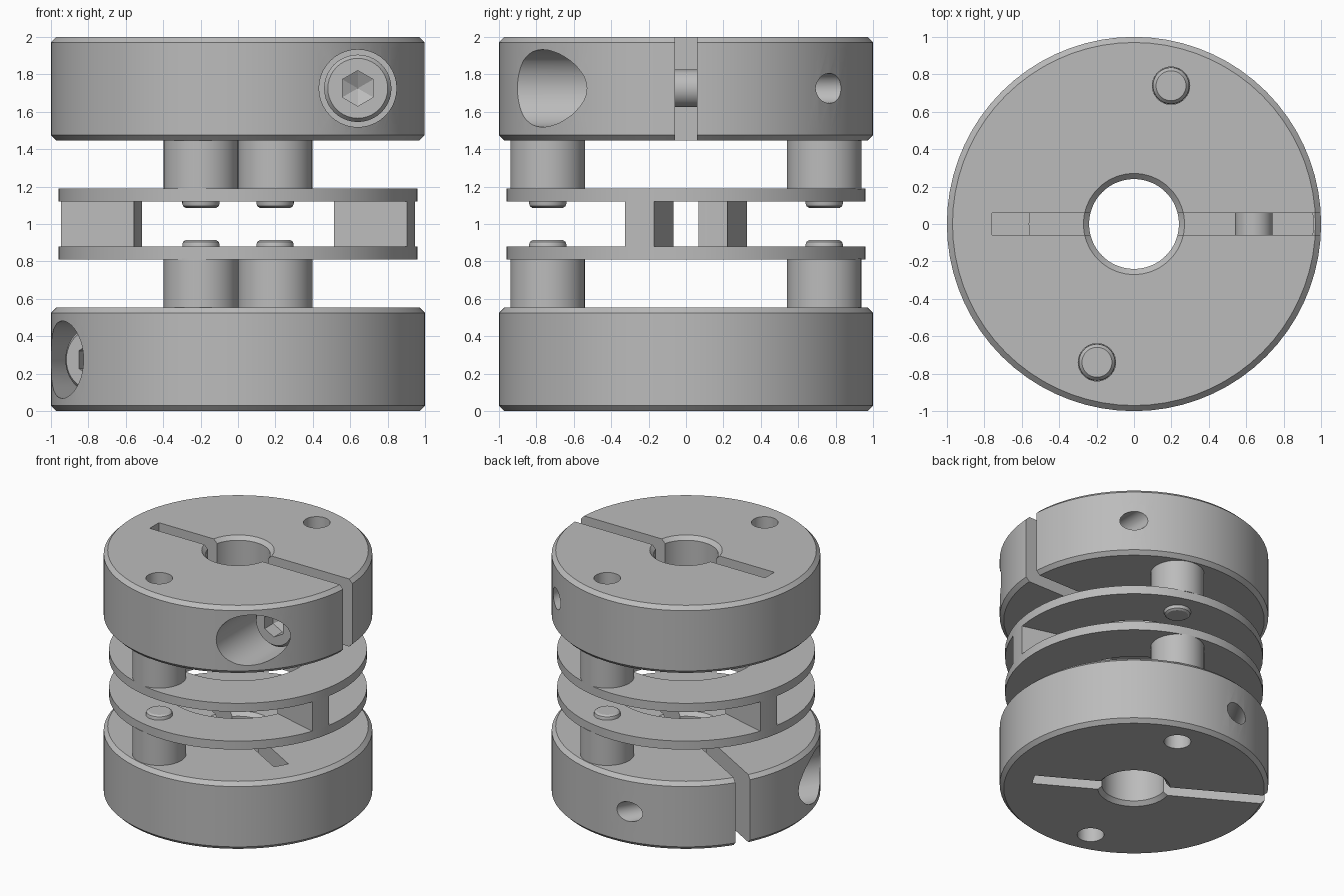
import bpy, bmesh
from math import radians, cos, sin, pi
from mathutils import Matrix, Vector

if "Cube" in bpy.data.objects:
    bpy.data.objects.remove(bpy.data.objects["Cube"])

metal = bpy.data.materials.new("brushed_grey_metal")
metal.use_nodes = True
GREY = (0.5, 0.5, 0.5, 1)
metal.diffuse_color = GREY
metal.node_tree.nodes["Principled BSDF"].inputs["Base Color"].default_value = GREY


def finish(name, bm, matrix=None):
    """Turn a bmesh into a linked object, with clean outward normals."""
    bmesh.ops.remove_doubles(bm, verts=bm.verts, dist=1e-5)
    if matrix is not None:
        bm.transform(matrix)
    bmesh.ops.recalc_face_normals(bm, faces=bm.faces)
    mesh = bpy.data.meshes.new(name)
    bm.to_mesh(mesh)
    bm.free()
    mesh.materials.append(metal)
    obj = bpy.data.objects.new(name, mesh)
    bpy.context.collection.objects.link(obj)
    return obj


def lathe(name, profile, sides=64, matrix=None):
    """Revolve a closed (radius, height) profile around z."""
    bm = bmesh.new()
    rings = []
    for i in range(sides):
        a = pi / 2 + 2 * pi * i / sides
        rings.append([bm.verts.new((r * cos(a), r * sin(a), z)) for r, z in profile])
    n = len(profile)
    for i in range(sides):
        a, b = rings[i], rings[(i + 1) % sides]
        for j in range(n):
            k = (j + 1) % n
            if profile[j][0] == 0 and profile[k][0] == 0:
                continue
            quad = [a[j], b[j], b[k], a[k]]
            if profile[j][0] == 0:
                quad.pop(1)
            elif profile[k][0] == 0:
                quad.pop(2)
            bm.faces.new(quad)
    return finish(name, bm, matrix)


def rod(name, r, z0, z1, sides=40, matrix=None):
    return lathe(name, [(0, z0), (r, z0), (r, z1), (0, z1)], sides, matrix)


def box(name, lo, hi, matrix=None):
    lo, hi = Vector(lo), Vector(hi)
    bm = bmesh.new()
    bmesh.ops.create_cube(bm, size=1)
    place = Matrix.Translation((lo + hi) / 2) @ Matrix.Diagonal((*(hi - lo), 1))
    return finish(name, bm, (matrix or Matrix()) @ place)


def boolean(obj, tools, operation="DIFFERENCE"):
    """Apply boolean tools to an object and discard the tools."""
    for tool in tools:
        mod = obj.modifiers.new("cut", "BOOLEAN")
        mod.object, mod.operation, mod.solver = tool, operation, "EXACT"
    graph = bpy.context.evaluated_depsgraph_get()
    mesh = bpy.data.meshes.new_from_object(obj.evaluated_get(graph))
    obj.modifiers.clear()
    obj.data = mesh
    for tool in tools:
        bpy.data.objects.remove(tool)


PIN_ANGLE = radians(75)
PIN_R = 0.765
PINS = [Vector((s * PIN_R * cos(PIN_ANGLE), s * PIN_R * sin(PIN_ANGLE), 0)) for s in (1, -1)]
# Clamp screw axis: local z points out of the front of the hub
SCREW = Matrix.Translation((0.64, 0, 1.725)) @ Matrix.Rotation(pi / 2, 4, "X")
half = []

# Clamping hub with chamfered rim and bore
C = 0.03
hub = lathe("upper_hub", [
    (0.24 + C, 1.445), (1 - C, 1.445), (1, 1.445 + C), (1, 2 - C),
    (1 - C, 2), (0.24 + C, 2), (0.24, 2 - C), (0.24, 1.445 + C)], 72)
cutters = [
    box("slit_cutter", (-0.76, -0.06, 1.3), (1.2, 0.06, 2.2)),
    rod("counterbore_cutter", 0.207, 0.25, 1.2, matrix=SCREW),
    rod("thread_cutter", 0.08, -1.2, -0.3, matrix=SCREW)]
cutters += [rod("pin_cutter", 0.1, 1.3, 2.2, matrix=Matrix.Translation(p)) for p in PINS]
boolean(hub, cutters)
half.append(hub)

# Socket head clamp screw
screw = lathe("upper_clamp_screw", [
    (0, -0.45), (0.1, -0.45), (0.1, 0.24), (0.18, 0.24),
    (0.18, 0.425), (0.16, 0.45), (0, 0.45)], 40, SCREW)
boolean(screw, [lathe("hex_cutter", [(0, 0.29), (0.095, 0.34), (0.095, 0.6), (0, 0.6)], 6, SCREW)])
half.append(screw)

# Flexing ring, with a standoff and a round-ended pin on each side
half.append(lathe("upper_ring", [(0.56, 1.12), (0.96, 1.12), (0.96, 1.19), (0.56, 1.19)], 72))
for side, p in zip(("back", "front"), PINS):
    place = Matrix.Translation(p)
    half.append(rod("upper_standoff_" + side, 0.2, 1.185, 1.45, matrix=place))
    half.append(lathe("upper_pin_" + side, [
        (0, 1.085), (0.08, 1.085), (0.095, 1.095), (0.1, 1.11), (0.1, 1.4),
        (0.097, 1.53), (0.08, 1.55), (0, 1.55)], 40, place))

# Lower half: the same parts turned over about the axis through the pins
axis = Vector((cos(PIN_ANGLE), sin(PIN_ANGLE), 0))
flip = (Matrix.Translation((0, 0, 1)) @ Matrix.Rotation(pi, 4, axis)
        @ Matrix.Translation((0, 0, -1)))
parts = list(half)
for obj in half:
    copy = obj.copy()
    copy.data = obj.data.copy()
    copy.name = obj.name.replace("upper", "lower")
    copy.data.transform(flip)
    bpy.context.collection.objects.link(copy)
    parts.append(copy)

# Two bridge blocks joining the rings, square to the pin axis
for name, turn in (("left_bridge", 0), ("right_bridge", pi)):
    spin = Matrix.Rotation(PIN_ANGLE - pi / 2 + turn, 4, "Z")
    block = box(name, (0.4, -0.08, 0.87), (1.1, 0.08, 1.13), spin)
    boolean(block, [lathe("tube", [(0.56, 0.875), (0.96, 0.875), (0.96, 1.125), (0.56, 1.125)], 72)],
            "INTERSECT")
    parts.append(block)

# Smooth round walls, keep edges crisp
bpy.ops.object.select_all(action="DESELECT")
for obj in parts:
    obj.select_set(True)
bpy.context.view_layer.objects.active = parts[0]
bpy.ops.object.shade_smooth_by_angle(angle=radians(25))
